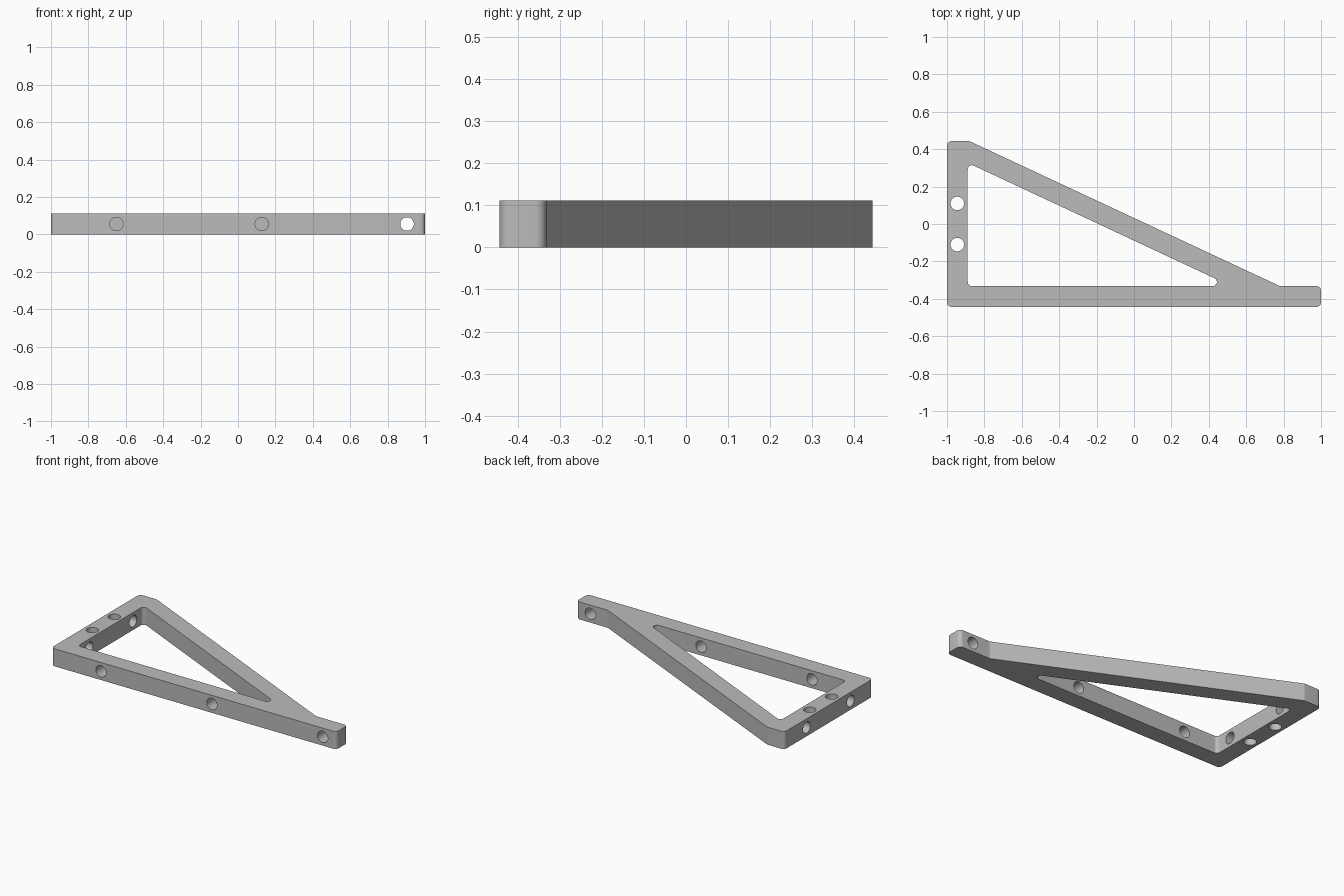
import bpy
import math
from mathutils import Vector

if "Cube" in bpy.data.objects:
    bpy.data.objects.remove(bpy.data.objects["Cube"], do_unlink=True)

HEIGHT = 0.111    # plate thickness, also the rail width
HALF_Y = 0.443
INNER_Y = HEIGHT - HALF_Y
FILLET = 0.025
HOLE_R = 0.036

grey = bpy.data.materials.new("light_grey")
grey.use_nodes = True
colour = (0.5, 0.5, 0.5, 1)
grey.diffuse_color = colour
grey.node_tree.nodes["Principled BSDF"].inputs["Base Color"].default_value = colour


def rounded(corners, radius, steps=8):
    """Replace each corner of a polygon by a tangent arc."""
    points = []
    for i, corner in enumerate(corners):
        p = Vector(corner)
        a = (Vector(corners[i - 1]) - p).normalized()
        b = (Vector(corners[(i + 1) % len(corners)]) - p).normalized()
        half = a.angle(b) / 2
        centre = p + (a + b).normalized() * radius / math.sin(half)
        start = p + a * radius / math.tan(half) - centre
        end = p + b * radius / math.tan(half) - centre
        sweep = math.pi - 2 * half
        for k in range(steps + 1):
            t = k / steps
            points.append(centre + (start * math.sin((1 - t) * sweep)
                                    + end * math.sin(t * sweep)) / math.sin(sweep))
    return points


def prism(name, outline, low, high):
    """Extrude a counter-clockwise outline between two heights."""
    n = len(outline)
    verts = [(p.x, p.y, z) for z in (low, high) for p in outline]
    faces = [tuple(reversed(range(n))), tuple(range(n, 2 * n))]
    faces += [(i, (i + 1) % n, (i + 1) % n + n, i + n) for i in range(n)]
    mesh = bpy.data.meshes.new(name)
    mesh.from_pydata(verts, [], faces)
    mesh.materials.append(grey)
    obj = bpy.data.objects.new(name, mesh)
    bpy.context.collection.objects.link(obj)
    return obj


def drill(name, location, rotation):
    bpy.ops.mesh.primitive_cylinder_add(vertices=48, radius=HOLE_R, depth=0.2,
                                        location=location, rotation=rotation)
    obj = bpy.context.object
    obj.name = name
    obj.data.materials.append(grey)
    return obj


# Bracket plate: two rails and a diagonal brace
outer = [(-1, -HALF_Y), (1, -HALF_Y), (1, INNER_Y), (0.78, INNER_Y),
         (-0.88, HALF_Y), (-1, HALF_Y)]
bracket = prism("triangular_bracket", rounded(outer, FILLET), 0, HEIGHT)

# Triangular window between the rails
window = [(-0.889, INNER_Y), (0.52, INNER_Y), (-0.889, 0.327)]
cutters = [prism("window_cutter", rounded(window, 0.022), -0.1, 0.2)]

# Screw holes through the long rail, and both ways through the short rail
mid, quarter = HEIGHT / 2, math.pi / 2
for x in (-0.65, 0.127, 0.904):
    cutters.append(drill("long_rail_drill", (x, mid - HALF_Y, mid), (quarter, 0, 0)))
for side in (-1, 1):
    cutters.append(drill("cross_drill", (mid - 1, side * 0.22, mid), (0, quarter, 0)))
    cutters.append(drill("upright_drill", (mid - 1, side * 0.11, mid), (0, 0, 0)))

bpy.ops.object.select_all(action="DESELECT")
bracket.select_set(True)
bpy.context.view_layer.objects.active = bracket
for cutter in cutters:
    cutter.hide_render = True
    cut = bracket.modifiers.new(cutter.name, "BOOLEAN")
    cut.operation, cut.solver, cut.object = "DIFFERENCE", "EXACT", cutter
    bpy.ops.object.modifier_apply(modifier=cut.name)
    bpy.data.objects.remove(cutter, do_unlink=True)

bpy.ops.object.shade_smooth_by_angle(angle=math.radians(30))
